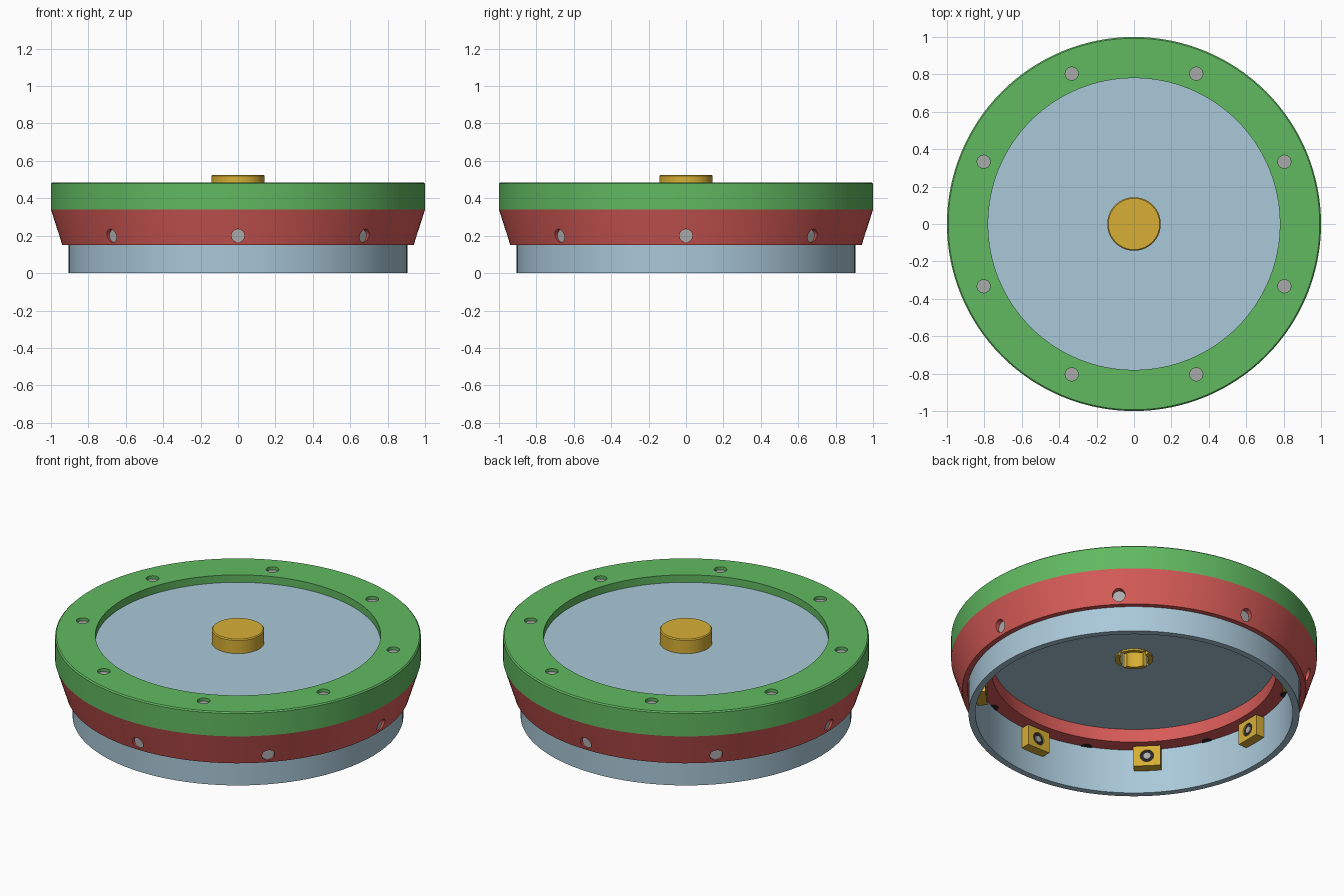
import bpy
import bmesh
from math import pi, cos, sin
from mathutils import Matrix, Vector

if "Cube" in bpy.data.objects:
    bpy.data.objects.remove(bpy.data.objects["Cube"])


def material(name, r, g, b):
    color = tuple(c ** 2.2 for c in (r, g, b)) + (1.0,)
    mat = bpy.data.materials.new(name)
    mat.use_nodes = True
    mat.diffuse_color = color
    mat.node_tree.nodes["Principled BSDF"].inputs["Base Color"].default_value = color
    return mat


GREEN = material("green", 0.38, 0.72, 0.38)
RED = material("red", 0.84, 0.36, 0.345)
BLUE = material("pale blue", 0.66, 0.78, 0.845)
GOLD = material("gold", 0.84, 0.68, 0.22)
GREY = material("steel grey", 0.66, 0.66, 0.66)
DARK = material("dark steel", 0.17, 0.17, 0.18)
SEGMENTS = 128


def finish(bm, name, mat):
    bmesh.ops.recalc_face_normals(bm, faces=bm.faces)
    mesh = bpy.data.meshes.new(name)
    bm.to_mesh(mesh)
    bm.free()
    mesh.materials.append(mat)
    obj = bpy.data.objects.new(name, mesh)
    bpy.context.collection.objects.link(obj)
    return obj


def lathe(name, profile, mat):
    """Spin a closed (radius, height) profile around z."""
    bm = bmesh.new()
    rings = []
    for i in range(SEGMENTS):
        a = 2 * pi * i / SEGMENTS
        rings.append([bm.verts.new((r * cos(a), r * sin(a), z)) for r, z in profile])
    n = len(profile)
    for i in range(SEGMENTS):
        here, there = rings[i], rings[(i + 1) % SEGMENTS]
        for j in range(n):
            k = (j + 1) % n
            bm.faces.new((here[j], there[j], there[k], here[k]))
    return finish(bm, name, mat)


def add_rod(bm, matrix, radius, start, end):
    """Cylinder along the local z axis from start to end."""
    bmesh.ops.create_cone(bm, cap_ends=True, segments=32, radius1=radius, radius2=radius,
                          depth=end - start,
                          matrix=matrix @ Matrix.Translation((0, 0, (start + end) / 2)))


def rods(name, matrices, radius, start, end, mat):
    bm = bmesh.new()
    for m in matrices:
        add_rod(bm, m, radius, start, end)
    return finish(bm, name, mat)


def cut(target, cutter):
    cutter.hide_render = True
    mod = target.modifiers.new("cut", "BOOLEAN")
    mod.operation = "DIFFERENCE"
    mod.solver = "EXACT"
    mod.object = cutter
    bpy.context.view_layer.objects.active = target
    bpy.ops.object.modifier_apply(modifier=mod.name)
    bpy.data.objects.remove(cutter)


# Screw axes: vertical ones in the top ring, radial ones in the red collar
down = [Matrix.Translation((0.87 * cos(a), 0.87 * sin(a), 0))
        for a in (pi / 8 + k * pi / 4 for k in range(8))]
radial = [Matrix.Translation((0, 0, 0.2)) @ Matrix.Rotation(k * pi / 4, 4, "Z")
          @ Matrix.Rotation(pi / 2, 4, "Y") for k in range(8)]

# Main rings and disc
skirt = lathe("lower_skirt", [(0.868, 0), (0.905, 0), (0.905, 0.272), (0.868, 0.272)], BLUE)
collar = lathe("tapered_collar", [(0.78, 0.27), (0.91, 0.27), (0.91, 0.15), (0.94, 0.15),
                                  (1.0, 0.34), (0.9, 0.34), (0.9, 0.35), (0.78, 0.35)], RED)
top_ring = lathe("top_ring", [(0.78, 0.44), (0.89, 0.44), (0.89, 0.34), (1.0, 0.34),
                              (1.0, 0.478), (0.993, 0.485), (0.78, 0.485)], GREEN)
disc = lathe("centre_disc", [(0.105, 0.35), (0.885, 0.35), (0.885, 0.44), (0.105, 0.44)], BLUE)

# Recesses with screw heads
cut(top_ring, rods("top_cutter", down, 0.035, 0.465, 0.6, GREY))
cut(collar, rods("side_cutter", radial, 0.035, 0.935, 1.1, GREY))
top_screws = rods("top_screw_heads", down, 0.0345, 0.455, 0.467, GREY)
side_screws = rods("side_screw_heads", radial, 0.0345, 0.925, 0.937, GREY)
screw_ends = rods("top_screw_ends", down, 0.03, 0.266, 0.28, DARK)

# Clamp blocks on the inside wall, with a bore and screw tip in each
bm = bmesh.new()
for m in radial:
    bmesh.ops.create_cube(bm, size=1, matrix=m @ Matrix.Translation((0, 0, 0.843))
                          @ Matrix.Diagonal((0.125, 0.15, 0.066, 1)))
blocks = finish(bm, "clamp_blocks", GOLD)
cut(blocks, rods("bore_cutter", radial, 0.037, 0.7, 0.83, DARK))
bores = rods("block_bores", radial, 0.0368, 0.818, 0.834, DARK)
tips = rods("side_screw_tips", radial, 0.02, 0.812, 0.84, GREY)

# Central knob: capped tube, slotted below
knob_cap = lathe("knob_cap", [(0.0005, 0.44), (0.143, 0.44), (0.143, 0.519),
                              (0.137, 0.525), (0.0005, 0.525)], GOLD)
knob_tube = lathe("knob_tube", [(0.08, 0.34), (0.104, 0.34), (0.104, 0.445), (0.08, 0.445)], GOLD)
bm = bmesh.new()
for size in ((0.3, 0.03, 0.2, 1), (0.03, 0.3, 0.2, 1)):
    bmesh.ops.create_cube(bm, size=1, matrix=Matrix.Translation((0, 0, 0.33))
                          @ Matrix.Diagonal(size))
cutter = finish(bm, "slot_cutter", GOLD)
cutter.data.materials.clear()
# Union of the crossed bars is handled by cutting with each loose piece
mod = knob_tube.modifiers.new("slots", "BOOLEAN")
mod.operation = "DIFFERENCE"
mod.solver = "EXACT"
mod.use_self = True
mod.object = cutter
bpy.context.view_layer.objects.active = knob_tube
bpy.ops.object.modifier_apply(modifier=mod.name)
bpy.data.objects.remove(cutter)

# Smooth round walls, keep rims sharp
bpy.ops.object.select_all(action="DESELECT")
for obj in (skirt, collar, top_ring, disc, top_screws, side_screws, screw_ends,
            blocks, bores, tips, knob_cap, knob_tube):
    obj.select_set(True)
bpy.context.view_layer.objects.active = skirt
bpy.ops.object.shade_smooth_by_angle(angle=pi / 9)
